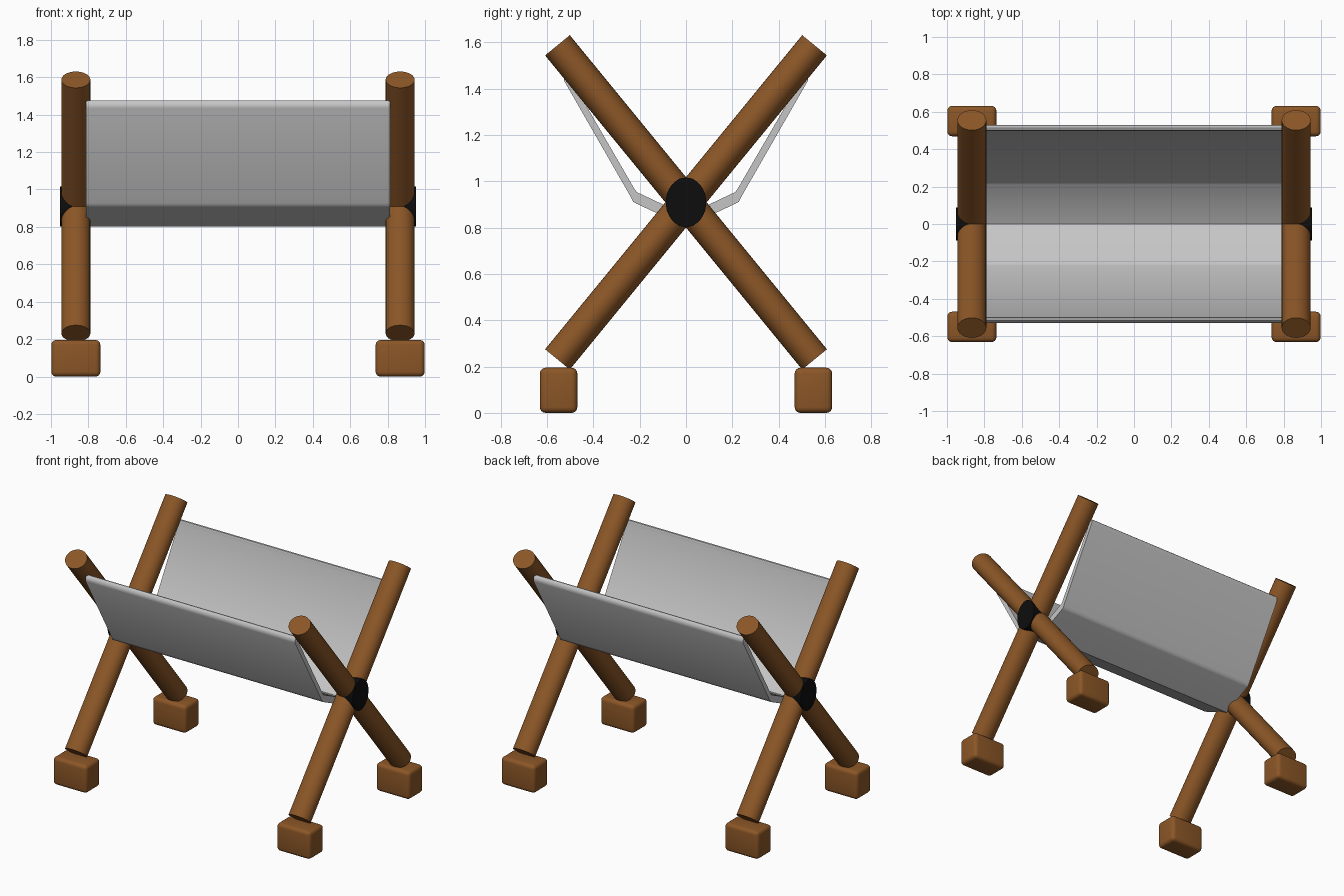
import bpy, bmesh, math
from mathutils import Matrix

cube = bpy.data.objects.get("Cube")
if cube:
    bpy.data.objects.remove(cube, do_unlink=True)


def material(name, rgb):
    m = bpy.data.materials.new(name)
    m.use_nodes = True
    color = (*rgb, 1.0)
    m.diffuse_color = color
    m.node_tree.nodes["Principled BSDF"].inputs["Base Color"].default_value = color
    return m


WOOD = material("brown wood", (0.26, 0.094, 0.02))
FABRIC = material("grey canvas", (0.56, 0.56, 0.56))
BLACK = material("black hub", (0.004, 0.004, 0.004))


def finish(name, bm, mat, angle=35):
    bmesh.ops.recalc_face_normals(bm, faces=bm.faces[:])
    mesh = bpy.data.meshes.new(name)
    bm.to_mesh(mesh)
    bm.free()
    mesh.materials.append(mat)
    ob = bpy.data.objects.new(name, mesh)
    bpy.context.collection.objects.link(ob)
    bpy.ops.object.select_all(action='DESELECT')
    ob.select_set(True)
    bpy.context.view_layer.objects.active = ob
    bpy.ops.object.shade_smooth_by_angle(angle=math.radians(angle))
    return ob


def cylinder(name, matrix, mat):
    bm = bmesh.new()
    bmesh.ops.create_cone(bm, cap_ends=True, segments=32, radius1=1, radius2=1,
                          depth=1, matrix=matrix)
    return finish(name, bm, mat)


PIVOT_Z = 0.909
LEG_X = 0.867
HALF_Y, HALF_Z = 0.555, 0.678      # half run of a leg along y and z
lean = math.atan2(HALF_Y, HALF_Z)
length = 2 * math.hypot(HALF_Y, HALF_Z)

for side, sx in (("left", 1), ("right", -1)):
    # Crossed legs, slightly oval in section
    for end, sy in (("front", -1), ("back", 1)):
        m = (Matrix.Translation((sx * LEG_X, 0, PIVOT_Z))
             @ Matrix.Rotation(sy * lean, 4, 'X')
             @ Matrix.Diagonal((0.0775, 0.069, length, 1)))
        cylinder(f"{side}_{end}_leg", m, WOOD)

        # Rounded block foot
        bm = bmesh.new()
        bmesh.ops.create_cube(bm, size=1, matrix=Matrix.Translation((sx * LEG_X, sy * 0.55, 0.0975))
                              @ Matrix.Diagonal((0.262, 0.162, 0.195, 1)))
        bmesh.ops.bevel(bm, geom=bm.edges[:], offset=0.025, segments=4,
                        profile=0.5, affect='EDGES')
        finish(f"{side}_{end}_foot", bm, WOOD)

    # Oval pivot hub on the outside of the crossing
    m = (Matrix.Translation((sx * 0.913, 0, PIVOT_Z))
         @ Matrix.Rotation(math.pi / 2, 4, 'Y')
         @ Matrix.Diagonal((0.107, 0.087, 0.076, 1)))
    cylinder(f"{side}_hub", m, BLACK)

# Canvas sling: half section from outer bottom centre round the rim to the inside
half = [(0.0, 0.803), (0.215, 0.904), (0.229, 0.912), (0.236, 0.928),
        (0.527, 1.435), (0.528, 1.452), (0.523, 1.467), (0.513, 1.476),
        (0.503, 1.474), (0.498, 1.462), (0.499, 1.444),
        (0.222, 0.966), (0.212, 0.953), (0.0, 0.853)]
mirrored = [(-y, z) for y, z in reversed(half) if y > 0]
section = half + mirrored
bm = bmesh.new()
face = bm.faces.new([bm.verts.new((-0.813, y, z)) for y, z in section])
ext = bmesh.ops.extrude_face_region(bm, geom=[face], use_keep_orig=True)
bmesh.ops.translate(bm, vec=(1.626, 0, 0),
                    verts=[g for g in ext["geom"] if isinstance(g, bmesh.types.BMVert)])
finish("canvas_sling", bm, FABRIC, angle=40)
